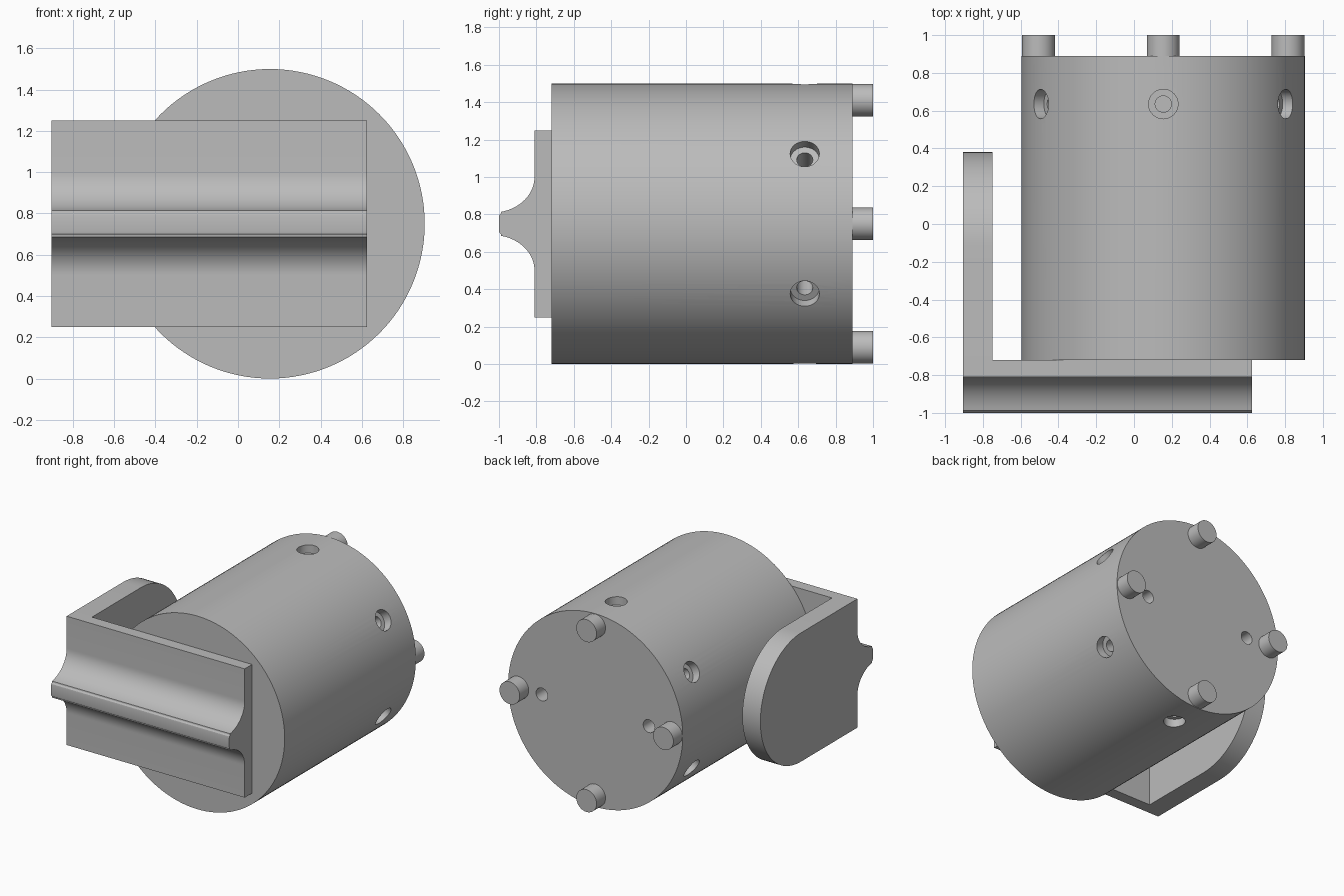
import bpy, bmesh, math
from mathutils import Matrix, Vector

if "Cube" in bpy.data.objects:
    bpy.data.objects.remove(bpy.data.objects["Cube"], do_unlink=True)

grey = bpy.data.materials.new("plain grey")
grey.use_nodes = True
colour = (0.5, 0.5, 0.5, 1)
grey.diffuse_color = colour
grey.node_tree.nodes["Principled BSDF"].inputs["Base Color"].default_value = colour

CX, CZ, R = 0.155, 0.75, 0.75      # body axis and radius
FRONT, BACK = -0.72, 0.89          # body ends along y


def finish(name, bm):
    bmesh.ops.recalc_face_normals(bm, faces=bm.faces)
    mesh = bpy.data.meshes.new(name)
    bm.to_mesh(mesh)
    bm.free()
    mesh.materials.append(grey)
    obj = bpy.data.objects.new(name, mesh)
    bpy.context.collection.objects.link(obj)
    return obj


def activate(obj):
    bpy.ops.object.select_all(action='DESELECT')
    obj.select_set(True)
    bpy.context.view_layer.objects.active = obj


def smooth(obj):
    activate(obj)
    bpy.ops.object.shade_smooth_by_angle(angle=math.radians(30))


def add_turned(bm, rings, origin, axis, sides):
    """Closed turned solid from (radius, distance along axis) rings."""
    turn = Matrix.Translation(origin) @ Vector(axis).to_track_quat('Z', 'Y').to_matrix().to_4x4()
    loops = []
    for r, d in rings:
        angles = [math.tau * i / sides for i in range(sides)]
        loops.append([bm.verts.new(turn @ Vector((r * math.cos(a), r * math.sin(a), d)))
                      for a in angles])
    for low, high in zip(loops, loops[1:]):
        for i in range(sides):
            j = (i + 1) % sides
            bm.faces.new((low[i], low[j], high[j], high[i]))
    bm.faces.new(loops[0])
    bm.faces.new(loops[-1])


def prism(name, outline, x0, x1):
    """Extrude a (y, z) outline along x."""
    bm = bmesh.new()
    face = bm.faces.new([bm.verts.new((x0, y, z)) for y, z in outline])
    made = bmesh.ops.extrude_face_region(bm, geom=[face])["geom"]
    bmesh.ops.translate(bm, vec=(x1 - x0, 0, 0),
                        verts=[v for v in made if isinstance(v, bmesh.types.BMVert)])
    obj = finish(name, bm)
    smooth(obj)
    return obj


# Drum body
bm = bmesh.new()
add_turned(bm, [(R, 0), (R, BACK - FRONT)], (CX, FRONT, CZ), (0, 1, 0), 128)
body = finish("drum_body", bm)

# Six counterbored radial holes and two small holes in the back face
bm = bmesh.new()
for k in range(6):
    a = math.radians(30 + 60 * k)
    add_turned(bm, [(0.043, 0.5), (0.043, 0.685), (0.078, 0.685), (0.078, 0.85)],
               (CX, 0.635, CZ), (math.cos(a), 0, math.sin(a)), 32)
for side in (-1, 1):
    add_turned(bm, [(0.05, -0.16), (0.05, 0.05)],
               (CX + 0.46 * side, BACK, CZ), (0, 1, 0), 24)
cutter = finish("hole_cutter", bm)
cutter.hide_render = True
cut = body.modifiers.new("holes", 'BOOLEAN')
cut.operation = 'DIFFERENCE'
cut.solver = 'EXACT'
cut.object = cutter
activate(body)
bpy.ops.object.modifier_apply(modifier=cut.name)
bpy.data.objects.remove(cutter, do_unlink=True)
smooth(body)

# Four locating pins on the back face
for name, dx, dz in (("left", 1, 0), ("right", -1, 0), ("top", 0, 1), ("bottom", 0, -1)):
    bm = bmesh.new()
    add_turned(bm, [(0.087, 0), (0.087, 1 - BACK)],
               (CX + 0.66 * dx, BACK, CZ + 0.66 * dz), (0, 1, 0), 40)
    smooth(finish(name + "_pin", bm))

# Front plate with a flared ridge, mirrored about its middle height
PLATE, HALF = -0.81, 0.5
upper = [(FRONT, HALF), (PLATE, HALF)]
for i in range(17):
    a = math.radians(78) * i / 16
    upper.append((PLATE - 0.225 * (1 - math.cos(a)), 0.25 - 0.19 * math.sin(a)))
upper += [(-0.99, 0.055), (-0.998, 0.046), (-1.0, 0.035)]
outline = [(y, CZ + z) for y, z in upper] + [(y, CZ - z) for y, z in reversed(upper)]
prism("front_plate", outline, -0.905, 0.625)

# Side arm with a half-round end
outline = [(FRONT, CZ - HALF)]
for i in range(41):
    a = math.pi * (i / 40 - 0.5)
    outline.append((-0.12 + HALF * math.cos(a), CZ + HALF * math.sin(a)))
outline.append((FRONT, CZ + HALF))
prism("side_arm", outline, -0.905, -0.75)
